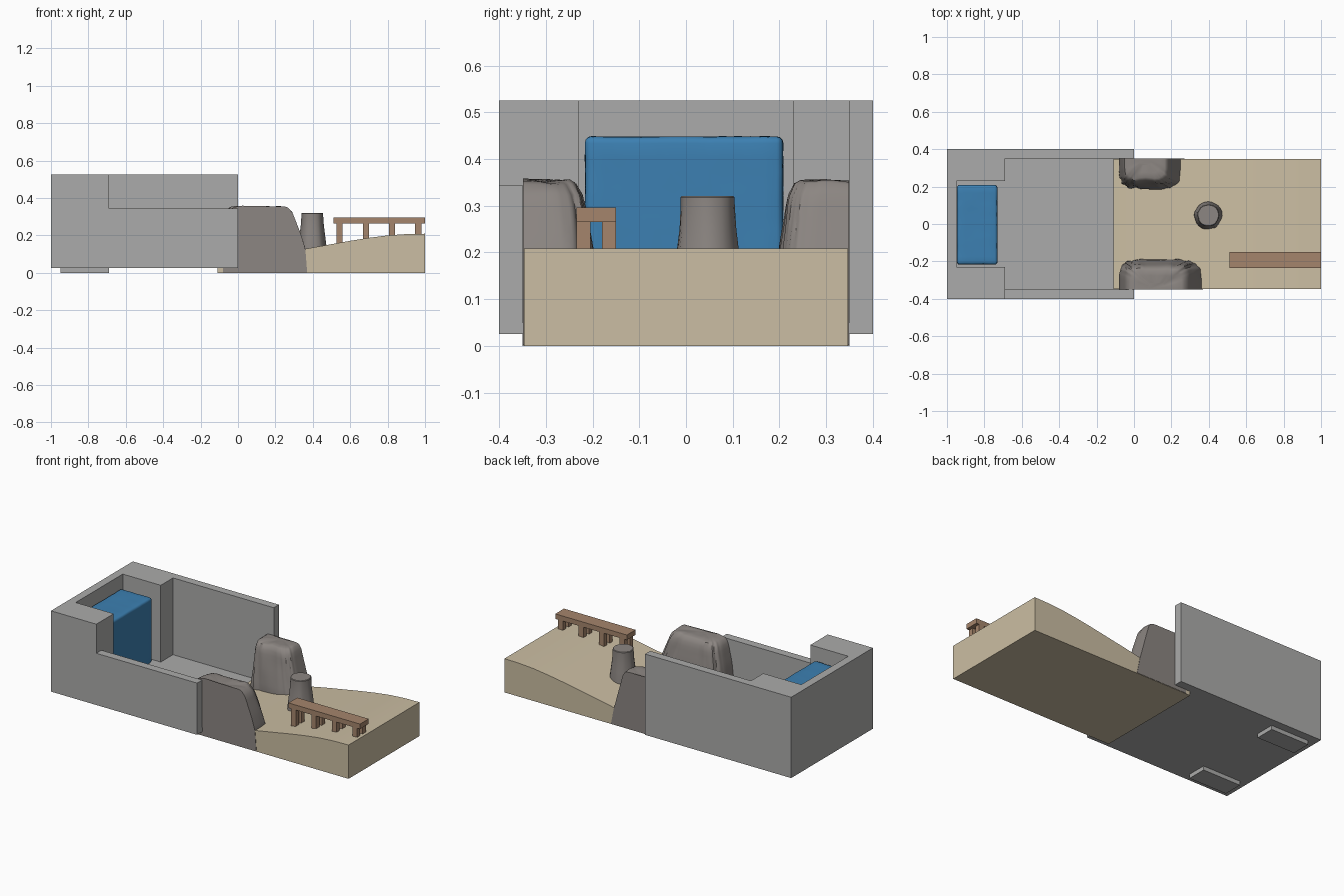
import bpy, bmesh, math
from mathutils import Vector, noise

cube = bpy.data.objects.get("Cube")
if cube:
    bpy.data.objects.remove(cube, do_unlink=True)


def material(name, r, g, b):
    m = bpy.data.materials.new(name)
    m.use_nodes = True
    m.diffuse_color = (r, g, b, 1)
    m.node_tree.nodes["Principled BSDF"].inputs["Base Color"].default_value = (r, g, b, 1)
    return m


GREY = material("plain grey", .41, .41, .405)
SAND = material("sand", .60, .515, .366)
BLUE = material("water blue", .045, .216, .445)
ROCK = material("rock grey", .262, .238, .223)
WOOD = material("wood brown", .376, .235, .15)


def finish(name, bm, mat, smooth=None):
    bmesh.ops.recalc_face_normals(bm, faces=bm.faces)
    mesh = bpy.data.meshes.new(name)
    bm.to_mesh(mesh)
    bm.free()
    mesh.materials.append(mat)
    ob = bpy.data.objects.new(name, mesh)
    bpy.context.collection.objects.link(ob)
    if smooth:
        bpy.ops.object.select_all(action='DESELECT')
        ob.select_set(True)
        bpy.context.view_layer.objects.active = ob
        bpy.ops.object.shade_smooth_by_angle(angle=math.radians(smooth))
    return ob


def loft(rings):
    """Skin closed rings of points and cap both ends."""
    bm = bmesh.new()
    rows = [[bm.verts.new(p) for p in ring] for ring in rings]
    n = len(rows[0])
    for a, b in zip(rows, rows[1:]):
        for i in range(n):
            j = (i + 1) % n
            bm.faces.new((a[i], a[j], b[j], b[i]))
    bm.faces.new(rows[0])
    bm.faces.new(rows[-1])
    return bm


def prism(name, outline, z0, z1, mat):
    return finish(name, loft([[(x, y, z) for x, y in outline] for z in (z0, z1)]), mat)


def box(name, x0, x1, y0, y1, z0, z1, mat):
    return prism(name, [(x0, y0), (x1, y0), (x1, y1), (x0, y1)], z0, z1, mat)


def blend(keys, z):
    """Interpolate rows of (z, values...) at height z."""
    for a, b in zip(keys, keys[1:]):
        if z <= b[0]:
            t = (z - a[0]) / (b[0] - a[0])
            return [p + (q - p) * t for p, q in zip(a[1:], b[1:])]
    return keys[-1][1:]


# Walled enclosure: tall walls, low front wall, floor and feet
alcove = [(-.95, -.23), (-.95, .23), (-.69, .23), (-.69, .35), (0, .35)]
prism("tall_walls", [(-1, -.4), (-.69, -.4), (-.69, -.23)] + alcove
      + [(0, .4), (-1, .4)], .025, .525, GREY)
box("low_front_wall", -.69, 0, -.4, -.35, .025, .345, GREY)
prism("floor", alcove + [(0, -.35), (-.69, -.35), (-.69, -.23)], .025, .05, GREY)
for side, y in (("right", -.35), ("left", .23)):
    box(side + "_foot", -.95, -.69, y, y + .12, 0, .025, GREY)

# Rolling sand bank
hill = [(-.11, .07), (0, .076), (.12, .086), (.25, .106), (.36, .128), (.5, .153),
        (.6, .171), (.7, .187), (.8, .2), (.9, .207), (1, .209)]
section = [(-.11, 0), (1, 0)] + hill[::-1]
finish("sand_bank", loft([[(x, y, z) for x, z in section] for y in (-.347, .347)]), SAND, 30)

# Water block with a rippled skin
bm = bmesh.new()
bmesh.ops.create_cube(bm, size=1)
for v in bm.verts:
    v.co = Vector((v.co.x * .215 - .8385, v.co.y * .424 - .004, v.co.z * .405 + .2455))
bmesh.ops.bevel(bm, geom=bm.edges[:], offset=.014, segments=3, profile=.5, affect='EDGES')
for axis, count in ((0, 6), (1, 14), (2, 12)):
    lo = min(v.co[axis] for v in bm.verts) + .014
    hi = max(v.co[axis] for v in bm.verts) - .014
    for i in range(1, count):
        at, normal = Vector(), Vector()
        at[axis], normal[axis] = lo + (hi - lo) * i / count, 1
        bmesh.ops.bisect_plane(bm, geom=bm.verts[:] + bm.edges[:] + bm.faces[:],
                               plane_co=at, plane_no=normal)
bm.normal_update()
shifts = [v.normal * noise.noise(v.co * 30) * .002 for v in bm.verts]
for v, shift in zip(bm.verts, shifts):
    v.co += shift
finish("water_block", bm, BLUE, 40)


# Fluted rocks, flat on the outside
def rock(name, side, keys, seed):
    top = keys[-1][0]
    levels = [(.002 + (top - .002) * i / 14, 1) for i in range(15)]
    levels += [(top + .006, .9), (top + .007, .65), (top + .004, .3)]
    rings = []
    for z, shrink in levels:
        x0, x1, depth = blend(keys, min(z, top))
        mid, half = (x0 + x1) / 2, (x1 - x0) / 2
        ring = []
        for i in range(41):
            t = math.pi * i / 40
            c, s = math.cos(t), max(math.sin(t), 0)
            flute = 1 + .09 * noise.noise(Vector((t * 5, z * 4, seed))) * s
            x = mid + half * math.copysign(abs(c) ** .45, c) * flute * shrink
            y = .349 - depth * s ** .4 * flute * shrink
            bump = .007 * noise.noise(Vector((x * 22, y * 22, seed))) if z > top - .03 else 0
            ring.append((x, side * y, z + bump))
        rings.append(ring)
    finish(name, loft(rings), ROCK, 40)


rock("front_rock", -1, [(0, -.08, .37, .165), (.13, -.08, .36, .155), (.21, -.07, .335, .147),
                        (.3, -.05, .3, .135), (.335, -.04, .285, .125), (.347, -.03, .27, .115)], 3)
rock("back_rock", 1, [(0, -.08, .27, .16), (.1, -.08, .25, .158), (.21, -.07, .22, .147),
                      (.3, -.06, .195, .133), (.335, -.055, .185, .125), (.347, -.05, .175, .115)], 8)

# Standing stump, slightly tapered and uneven
rings = []
for z, r in ((.1, .076), (.15, .073), (.2, .067), (.25, .061), (.3, .058), (.318, .058), (.321, .055)):
    ring = []
    for i in range(24):
        t = math.tau * i / 24
        d = r * (1 + .07 * noise.noise(Vector((math.cos(t) * 2, math.sin(t) * 2, z * 3))))
        ring.append((.397 + d * math.cos(t), .046 + d * math.sin(t), z))
    rings.append(ring)
finish("stump", loft(rings), ROCK, 40)

# Timber rail on paired posts
box("rail_beam", .51, 1, -.235, -.15, .265, .296, WOOD)
for i in range(4):
    x = .527 + i * .14
    for side, y in (("front", -.235), ("back", -.18)):
        box(f"rail_{side}_post_{i + 1}", x, x + .033, y, y + .03, .13, .265, WOOD)
